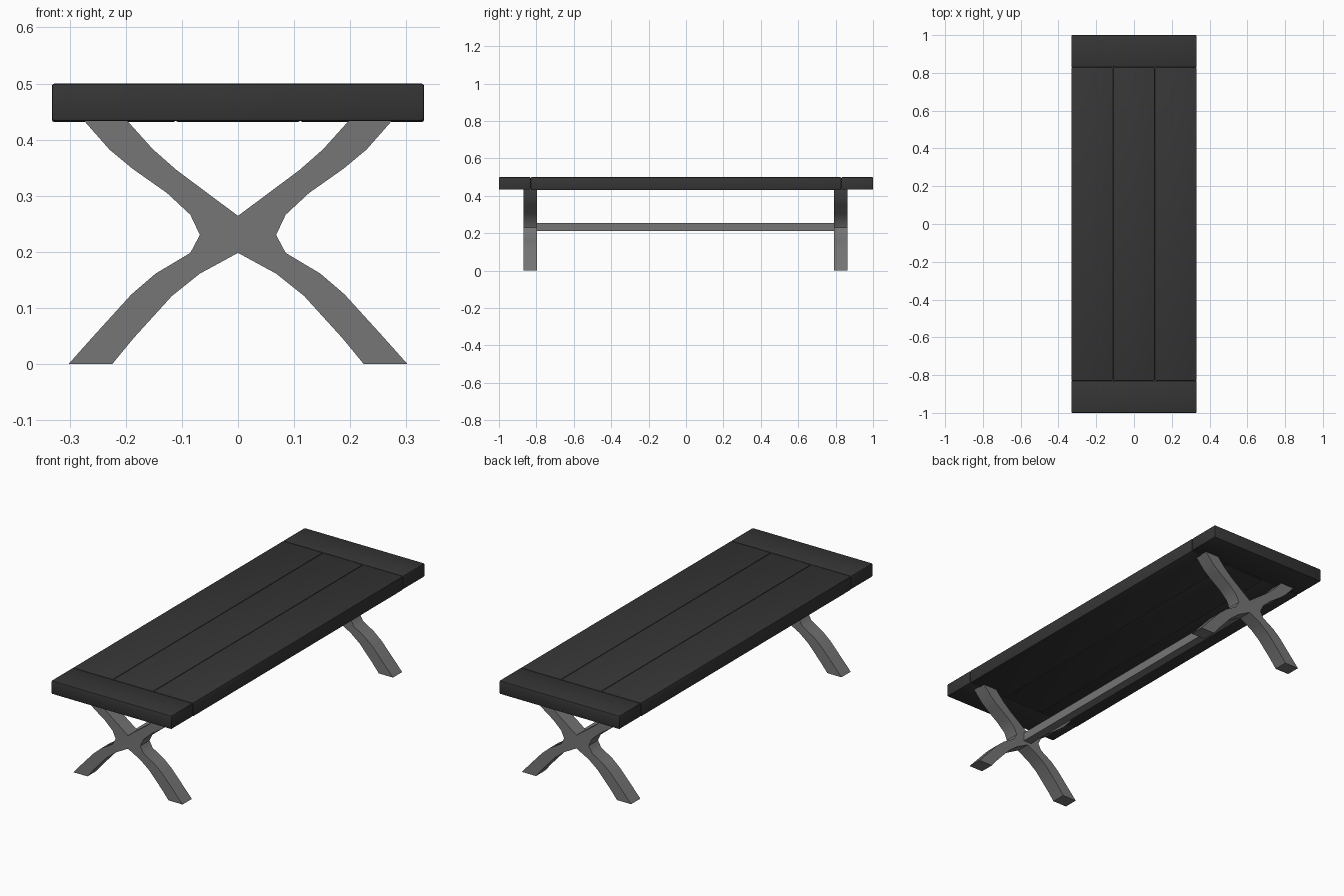
import bpy, bmesh, math

cube = bpy.data.objects.get("Cube")
if cube:
    bpy.data.objects.remove(cube, do_unlink=True)


def make_material(name, value):
    mat = bpy.data.materials.new(name)
    mat.use_nodes = True
    color = (value, value, value, 1)
    mat.diffuse_color = color
    mat.node_tree.nodes["Principled BSDF"].inputs["Base Color"].default_value = color
    return mat


charcoal = make_material("charcoal wood", 0.036)
grey = make_material("grey frame", 0.18)


def finish(name, bm, mat):
    bmesh.ops.recalc_face_normals(bm, faces=bm.faces)
    mesh = bpy.data.meshes.new(name)
    bm.to_mesh(mesh)
    bm.free()
    mesh.materials.append(mat)
    obj = bpy.data.objects.new(name, mesh)
    bpy.context.collection.objects.link(obj)
    bpy.context.view_layer.objects.active = obj
    for other in bpy.context.selected_objects:
        other.select_set(False)
    obj.select_set(True)
    bpy.ops.object.shade_smooth_by_angle(angle=math.radians(35))
    return obj


def box(name, low, high, mat, bevel=0):
    bm = bmesh.new()
    bmesh.ops.create_cube(bm, size=1)
    for v in bm.verts:
        v.co = [(a + b) / 2 + c * (b - a) for a, b, c in zip(low, high, v.co)]
    if bevel:
        bmesh.ops.bevel(bm, geom=bm.edges[:], offset=bevel, segments=2,
                        profile=0.5, affect='EDGES')
    return finish(name, bm, mat)


# Table top: three long planks between two breadboard ends
half_width, seam, end = 0.332, 0.111, 0.83
edges = [-half_width, -seam, seam, half_width]
for i, side in enumerate(("right", "middle", "left")):
    box(side + "_plank", (edges[i], -end, 0.431), (edges[i + 1], end, 0.5),
        charcoal, 0.005)
box("front_end_board", (-half_width, -1, 0.433), (half_width, -end, 0.5), charcoal, 0.005)
box("back_end_board", (-half_width, end, 0.433), (half_width, 1, 0.5), charcoal, 0.005)

# Crossed legs: half outline from the top notch round to the bottom notch
half_outline = [
    (0, 0.264), (0.11, 0.346), (0.152, 0.383), (0.197, 0.433),
    (0.274, 0.433), (0.229, 0.382), (0.188, 0.348), (0.127, 0.305),
    (0.085, 0.266), (0.068, 0.23), (0.085, 0.198), (0.147, 0.161),
    (0.19, 0.124), (0.26, 0.047), (0.302, 0),
    (0.224, 0), (0.187, 0.045), (0.118, 0.121), (0.068, 0.161), (0, 0.198),
]
outline = half_outline + [(-x, z) for x, z in half_outline[-2:0:-1]]


def cross_leg(name, y, depth=0.073):
    bm = bmesh.new()
    face = bm.faces.new([bm.verts.new((x, y - depth / 2, z)) for x, z in outline])
    result = bmesh.ops.extrude_face_region(bm, geom=[face])
    moved = [v for v in result["geom"] if isinstance(v, bmesh.types.BMVert)]
    bmesh.ops.translate(bm, vec=(0, depth, 0), verts=moved)
    return finish(name, bm, grey)


cross_leg("front_cross_leg", -0.832)
cross_leg("back_cross_leg", 0.828)

# Stretcher joining the two crosses
box("stretcher", (-0.022, -0.8, 0.212), (0.022, 0.8, 0.256), grey)
